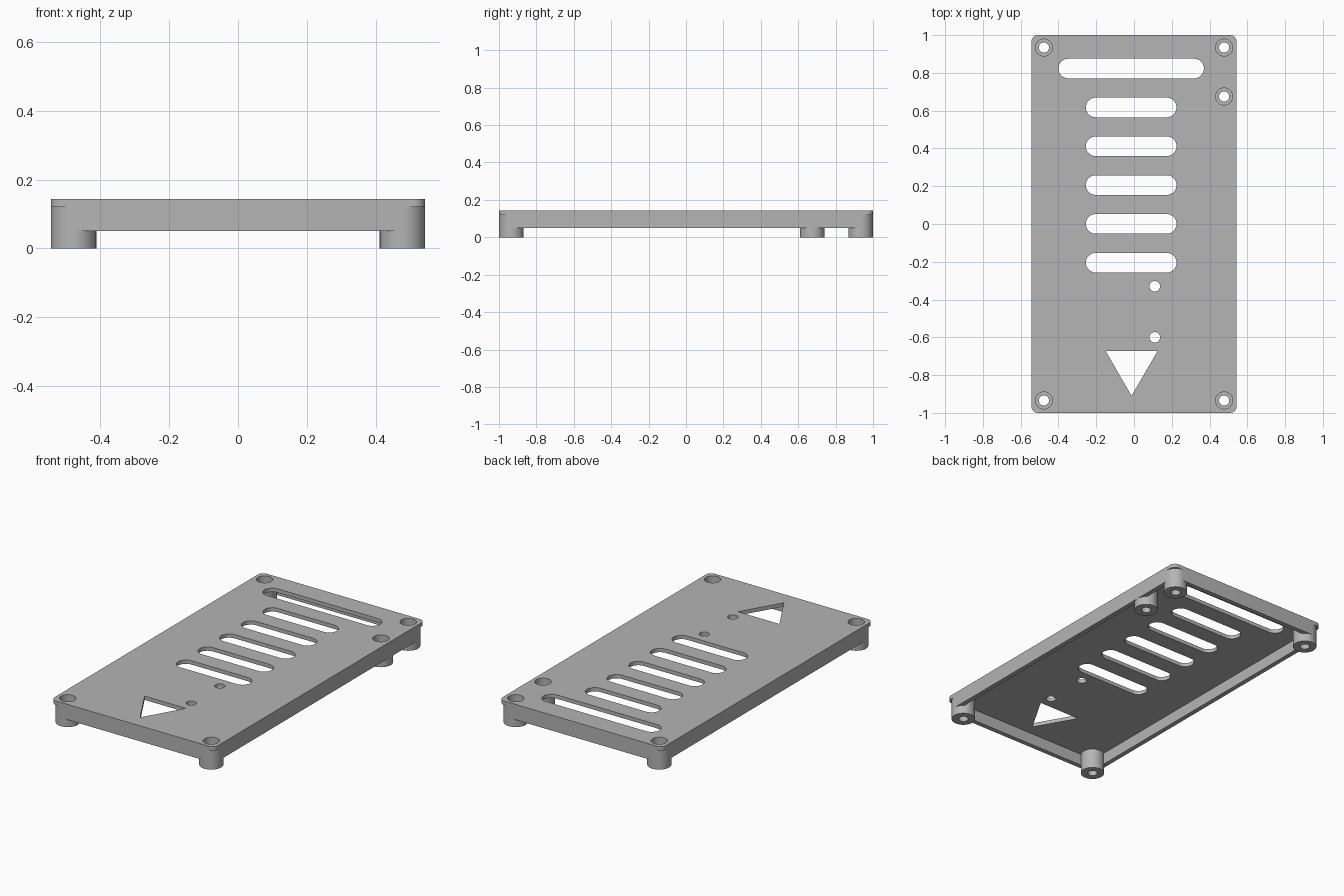
import bpy, bmesh
from math import cos, sin, pi

cube = bpy.data.objects.get("Cube")
if cube:
    bpy.data.objects.remove(cube, do_unlink=True)

grey = bpy.data.materials.new("light grey plastic")
grey.use_nodes = True
colour = (0.46, 0.46, 0.46, 1)
grey.diffuse_color = colour
grey.node_tree.nodes["Principled BSDF"].inputs["Base Color"].default_value = colour

HALF_X, HALF_Y = 0.543, 1.0
TOP, UNDER, RIM, SEAT = 0.143, 0.12, 0.05, 0.04
BOSS_R, BORE_R, SCREW_R, WALL = 0.066, 0.045, 0.027, 0.028


def arc(x, y, r, start, end, steps):
    return [(x + r * cos(start + (end - start) * i / steps),
             y + r * sin(start + (end - start) * i / steps)) for i in range(steps + 1)]


def circle(x, y, r):
    return arc(x, y, r, 0, 2 * pi, 40)[:-1]


def slot(x0, x1, y, r):
    return arc(x1 - r, y, r, -pi / 2, pi / 2, 16) + arc(x0 + r, y, r, pi / 2, 3 * pi / 2, 16)


def rounded_rect(hx, hy, r):
    points = []
    for i, (sx, sy) in enumerate([(1, 1), (-1, 1), (-1, -1), (1, -1)]):
        points += arc(sx * (hx - r), sy * (hy - r), r, i * pi / 2, (i + 1) * pi / 2, 10)
    return points


def prism(name, loops, z0, z1):
    """Extrude an outline, with any further loops cut out as holes."""
    curve = bpy.data.curves.new(name, 'CURVE')
    curve.dimensions = '2D'
    curve.fill_mode = 'BOTH'
    curve.extrude = (z1 - z0) / 2
    for loop in loops:
        spline = curve.splines.new('POLY')
        spline.points.add(len(loop) - 1)
        for p, (x, y) in zip(spline.points, loop):
            p.co = (x, y, 0, 1)
        spline.use_cyclic_u = True
    temp = bpy.data.objects.new(name + " outline", curve)
    bpy.context.collection.objects.link(temp)
    bpy.context.view_layer.update()
    mesh = bpy.data.meshes.new_from_object(
        temp.evaluated_get(bpy.context.evaluated_depsgraph_get()))
    bpy.data.objects.remove(temp, do_unlink=True)
    bm = bmesh.new()
    bm.from_mesh(mesh)
    bmesh.ops.translate(bm, verts=bm.verts, vec=(0, 0, (z0 + z1) / 2))
    bmesh.ops.remove_doubles(bm, verts=bm.verts, dist=1e-5)
    bmesh.ops.recalc_face_normals(bm, faces=bm.faces)
    bm.to_mesh(mesh)
    bm.free()
    mesh.materials.clear()
    mesh.materials.append(grey)
    mesh.name = name
    obj = bpy.data.objects.new(name, mesh)
    bpy.context.collection.objects.link(obj)
    return obj


def select(obj):
    bpy.ops.object.select_all(action='DESELECT')
    obj.select_set(True)
    bpy.context.view_layer.objects.active = obj


# Screw positions: four corners and one extra on the left side
bx, by = HALF_X - BOSS_R, HALF_Y - BOSS_R
screws = {"front_left": (bx, -by), "front_right": (-bx, -by),
          "back_left": (bx, by), "back_right": (-bx, by), "side_left": (bx, 0.675)}

# Cover plate with vents, small holes, triangle and screw recesses
holes = [slot(-0.4, 0.37, 0.823, 0.052)]
holes += [slot(-0.255, 0.225, 0.617 - 0.2055 * i, 0.052) for i in range(5)]
holes += [circle(0.11, y, 0.028) for y in (-0.33, -0.6)]
holes += [[(-0.15, -0.672), (-0.013, -0.91), (0.125, -0.672)]]
holes += [circle(x, y, BORE_R) for x, y in screws.values()]
parts = [prism("cover_plate", [rounded_rect(HALF_X, HALF_Y, 0.035)] + holes, UNDER, TOP)]

# Rim wall, cleared where the screw bosses pass through
rim = prism("rim_wall", [rounded_rect(HALF_X, HALF_Y, BOSS_R),
                         rounded_rect(HALF_X - WALL, HALF_Y - WALL, BOSS_R - WALL)], RIM, UNDER)
parts.append(rim)
for x, y in screws.values():
    cutter = prism("boss_cutter", [circle(x, y, 0.055)], -0.1, 0.3)
    cutter.hide_render = True
    mod = rim.modifiers.new("boss clearance", 'BOOLEAN')
    mod.operation = 'DIFFERENCE'
    mod.solver = 'EXACT'
    mod.object = cutter
    select(rim)
    bpy.ops.object.modifier_apply(modifier=mod.name)
    bpy.data.objects.remove(cutter, do_unlink=True)

# Screw bosses: wide recess above, narrow screw hole below
for name, (x, y) in screws.items():
    outer = circle(x, y, BOSS_R)
    parts.append(prism(name + "_boss", [outer, circle(x, y, BORE_R)], SEAT, UNDER))
    parts.append(prism(name + "_boss_foot", [outer, circle(x, y, SCREW_R)], 0, SEAT))

for part in parts:
    select(part)
    bpy.ops.object.shade_smooth_by_angle(angle=pi / 6)
